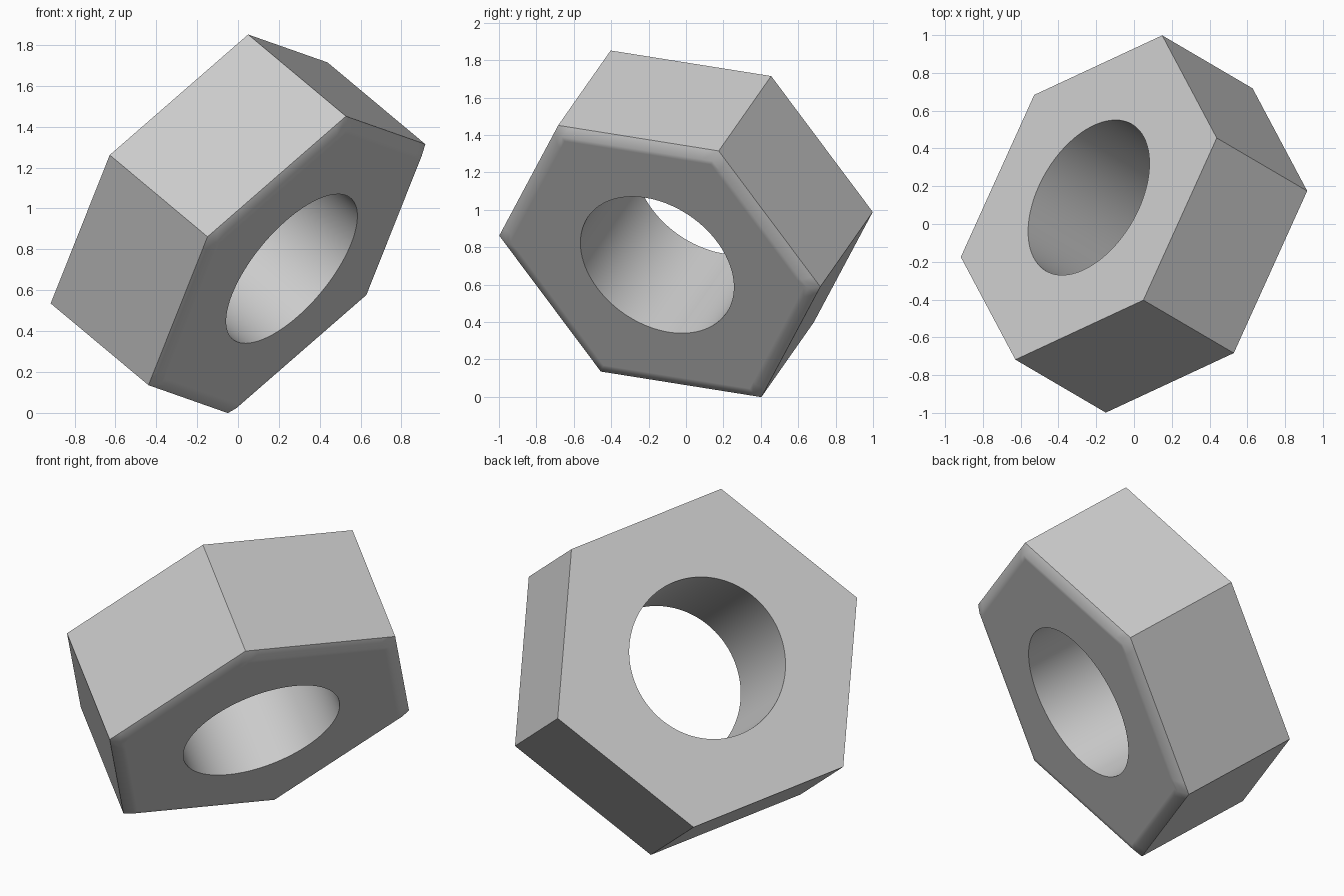
import bpy, bmesh, math
from mathutils import Matrix, Vector

cube = bpy.data.objects.get("Cube")
if cube:
    bpy.data.objects.remove(cube)

SEGMENTS = 96        # divisible by six, so every hexagon corner gets a vertex
CORNER_RADIUS = 0.952
HOLE_RADIUS = 0.45
HALF_DEPTH = 0.342
CHAMFER = 0.034


def hexagon(scale):
    """Radius of a hexagon at a given angle, with a corner at zero."""
    apothem = CORNER_RADIUS * scale * math.cos(math.pi / 6)
    return lambda a: apothem / math.cos(a % (math.pi / 3) - math.pi / 6)


def circle(a):
    return HOLE_RADIUS


# Cross-section of the nut: radius rule and height along its axis
profile = [
    (circle, -HALF_DEPTH),
    (hexagon(1), -HALF_DEPTH),
    (hexagon(1), HALF_DEPTH),
    (hexagon(0.94), HALF_DEPTH + CHAMFER),
    (hexagon(0.91), HALF_DEPTH + CHAMFER),
    (circle, HALF_DEPTH + CHAMFER),
]

bm = bmesh.new()
rings = []
for radius, z in profile:
    ring = []
    for i in range(SEGMENTS):
        a = math.tau * i / SEGMENTS
        r = radius(a)
        ring.append(bm.verts.new((r * math.cos(a), r * math.sin(a), z)))
    rings.append(ring)

# Loft around the closed section, bore included
for k, ring in enumerate(rings):
    nxt = rings[(k + 1) % len(rings)]
    for i in range(SEGMENTS):
        j = (i + 1) % SEGMENTS
        bm.faces.new((ring[i], ring[j], nxt[j], nxt[i]))
bmesh.ops.recalc_face_normals(bm, faces=bm.faces)

mesh = bpy.data.meshes.new("hex_nut")
bm.to_mesh(mesh)
bm.free()
nut = bpy.data.objects.new("hex_nut", mesh)
bpy.context.collection.objects.link(nut)

# Tilted resting pose: bore axis, and one corner direction
axis = Vector((0.70, -0.41, -0.585)).normalized()
corner = Vector((0.40, 0.905, -0.137))
corner = (corner - axis * corner.dot(axis)).normalized()
side = axis.cross(corner)
pose = Matrix((corner, side, axis)).transposed().to_4x4()
mesh.transform(Matrix.Translation((0, 0, 0.925)) @ pose)

# Plain grey metal
grey = bpy.data.materials.new("grey_metal")
grey.use_nodes = True
colour = (0.6, 0.6, 0.6, 1)
grey.diffuse_color = colour
grey.node_tree.nodes["Principled BSDF"].inputs["Base Color"].default_value = colour
mesh.materials.append(grey)

# Smooth bore and chamfer, crisp hexagon edges
bpy.ops.object.select_all(action="DESELECT")
nut.select_set(True)
bpy.context.view_layer.objects.active = nut
bpy.ops.object.shade_smooth_by_angle(angle=math.radians(45))
